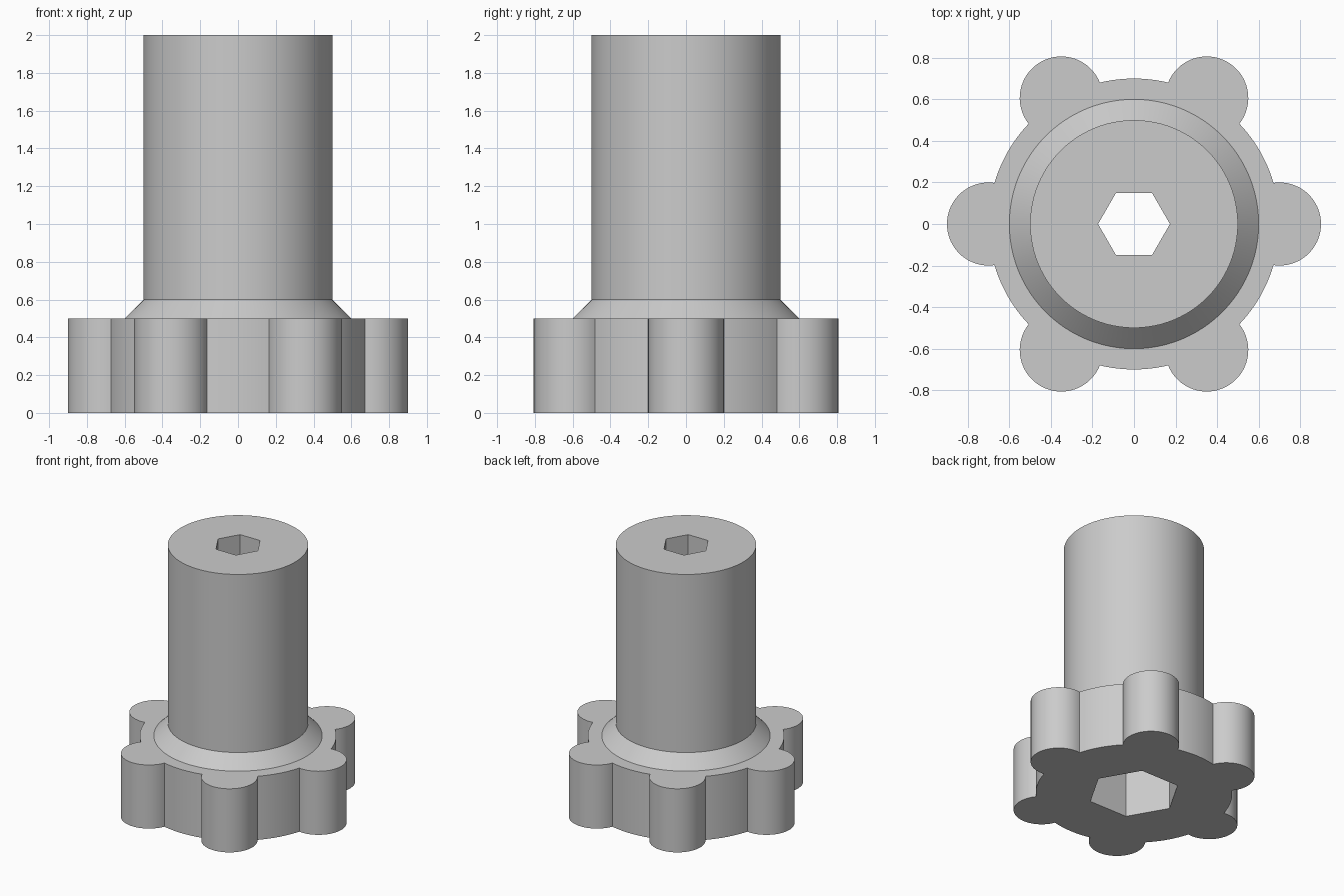
import bpy
import bmesh
from math import sin, cos, pi, asin

if "Cube" in bpy.data.objects:
    bpy.data.objects.remove(bpy.data.objects["Cube"], do_unlink=True)

HUB_R, LOBE_R, LOBES = 0.7, 0.2, 6
HEAD_Z, COLLAR_Z, TOP_Z = 0.5, 0.6, 2.0

grey = bpy.data.materials.new("mid_grey")
grey.use_nodes = True
grey.diffuse_color = (0.6, 0.6, 0.6, 1)
grey.node_tree.nodes["Principled BSDF"].inputs["Base Color"].default_value = (0.6, 0.6, 0.6, 1)


def circle(radius, count):
    return [(radius * cos(2 * pi * i / count), radius * sin(2 * pi * i / count))
            for i in range(count)]


def lobed_outline(lobe_steps=32, hub_steps=12):
    """Round hub with round grip lobes centred on its rim."""
    half = 2 * asin(LOBE_R / (2 * HUB_R))
    sweep = pi / 2 + half / 2
    points = []
    for k in range(LOBES):
        a = 2 * pi * k / LOBES
        for i in range(lobe_steps + 1):
            t = a - sweep + 2 * sweep * i / lobe_steps
            points.append((HUB_R * cos(a) + LOBE_R * cos(t),
                           HUB_R * sin(a) + LOBE_R * sin(t)))
        gap = 2 * pi / LOBES - 2 * half
        for i in range(1, hub_steps):
            t = a + half + gap * i / hub_steps
            points.append((HUB_R * cos(t), HUB_R * sin(t)))
    return points


bm = bmesh.new()


def ring(points, z):
    verts = [bm.verts.new((x, y, z)) for x, y in points]
    edges = [bm.edges.new((v, verts[i - 1])) for i, v in enumerate(verts)]
    return verts, edges


def wall(a, b):
    for i in range(len(a[0])):
        bm.faces.new((a[0][i - 1], a[0][i], b[0][i], b[0][i - 1]))


def flat(outer, inner):
    bmesh.ops.triangle_fill(bm, edges=outer[1] + inner[1], use_beauty=True,
                            normal=(0, 0, 1))


# Lobed grip, sloped collar and shaft
base = ring(lobed_outline(), 0)
rim = ring(lobed_outline(), HEAD_Z)
collar = ring(circle(0.6, 96), HEAD_Z)
neck = ring(circle(0.5, 96), COLLAR_Z)
shaft_top = ring(circle(0.5, 96), TOP_Z)
wall(base, rim)
flat(rim, collar)
wall(collar, neck)
wall(neck, shaft_top)

# Hexagonal bore with a wider hexagonal socket underneath
bore_top = ring(circle(0.173, 6), TOP_Z)
bore_end = ring(circle(0.173, 6), HEAD_Z)
socket_end = ring(circle(0.33, 6), HEAD_Z)
socket_mouth = ring(circle(0.33, 6), 0)
flat(shaft_top, bore_top)
wall(bore_top, bore_end)
wall(bore_end, socket_end)
wall(socket_end, socket_mouth)
flat(base, socket_mouth)

bmesh.ops.recalc_face_normals(bm, faces=bm.faces)
mesh = bpy.data.meshes.new("lobed_knob")
bm.to_mesh(mesh)
bm.free()
mesh.materials.append(grey)
knob = bpy.data.objects.new("lobed_knob", mesh)
bpy.context.collection.objects.link(knob)

bpy.ops.object.select_all(action="DESELECT")
knob.select_set(True)
bpy.context.view_layer.objects.active = knob
bpy.ops.object.shade_smooth_by_angle(angle=pi / 6)
